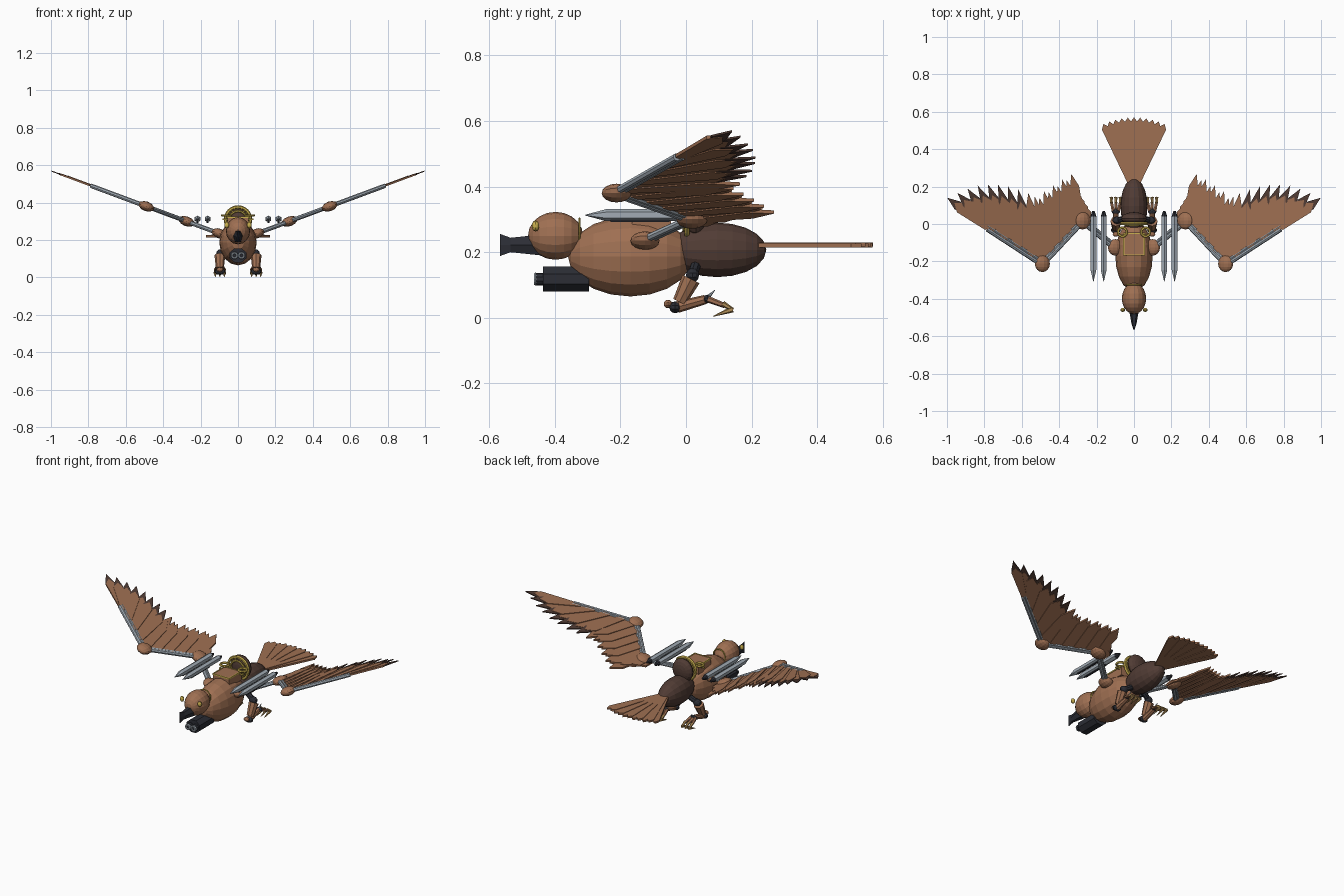
import bpy, bmesh, math
from mathutils import Vector, Matrix

if "Cube" in bpy.data.objects:
    bpy.data.objects.remove(bpy.data.objects["Cube"])

def material(name, r, g, b):
    m = bpy.data.materials.new(name)
    m.diffuse_color = (r, g, b, 1)
    m.use_nodes = True
    m.node_tree.nodes["Principled BSDF"].inputs["Base Color"].default_value = m.diffuse_color
    return m

BROWN = material("copper brown", 0.345, 0.16, 0.085)
DARK = material("dark brown", 0.082, 0.045, 0.035)
BLACK = material("gunmetal", 0.025, 0.027, 0.036)
STEEL = material("steel", 0.36, 0.41, 0.46)
GOLD = material("brass", 0.60, 0.44, 0.08)
CLAW = material("claw tan", 0.45, 0.28, 0.10)

def finish(name, bm, mat):
    bmesh.ops.recalc_face_normals(bm, faces=bm.faces[:])
    me = bpy.data.meshes.new(name)
    bm.to_mesh(me)
    bm.free()
    me.materials.append(mat)
    ob = bpy.data.objects.new(name, me)
    bpy.context.collection.objects.link(ob)
    return ob

def ellipsoid(name, c, r, mat, seg=16, rings=10, rot=None):
    # poles run along the y axis
    bm = bmesh.new()
    bmesh.ops.create_uvsphere(bm, u_segments=seg, v_segments=rings, radius=1)
    bm.transform(RX90)
    m = Matrix.Translation(c) @ (rot or Matrix()) @ Matrix.Diagonal((*r, 1))
    bm.transform(m)
    return finish(name, bm, mat)

def rod(name, a, b, r1, mat, r2=None, seg=8):
    a, b = Vector(a), Vector(b)
    bm = bmesh.new()
    bmesh.ops.create_cone(bm, cap_ends=True, segments=seg, radius1=r1,
                          radius2=r1 if r2 is None else r2, depth=(b - a).length)
    q = (b - a).to_track_quat('Z', 'Y').to_matrix().to_4x4()
    bm.transform(Matrix.Translation((a + b) / 2) @ q)
    return finish(name, bm, mat)

def box(name, c, size, mat):
    bm = bmesh.new()
    bmesh.ops.create_cube(bm, size=1)
    bm.transform(Matrix.Translation(c) @ Matrix.Diagonal((*size, 1)))
    return finish(name, bm, mat)

def ring(name, c, R, r, mat, rot=None, seg=20, sides=6):
    bm = bmesh.new()
    loops = []
    for i in range(seg):
        a = 2 * math.pi * i / seg
        loop = []
        for j in range(sides):
            t = 2 * math.pi * j / sides
            d = R + r * math.cos(t)
            loop.append(bm.verts.new((d * math.cos(a), d * math.sin(a), r * math.sin(t))))
        loops.append(loop)
    for i in range(seg):
        p, q = loops[i], loops[(i + 1) % seg]
        for j in range(sides):
            k = (j + 1) % sides
            bm.faces.new((p[j], q[j], q[k], p[k]))
    bm.transform(Matrix.Translation(c) @ (rot or Matrix()))
    return finish(name, bm, mat)

def feather(bm, base, tip, w, height, thick, blunt=0.8):
    # flat pointed blade from base to tip; height(x) gives the surface it lies on
    b, t = Vector(base), Vector(tip)
    d = t - b
    n = Vector((-d.y, d.x)).normalized() * w / 2
    pts = [b + n * .5, b + d * blunt + n, t, b + d * blunt - n, b - n * .5]
    lo = [bm.verts.new((p.x, p.y, height(p.x) - thick / 2)) for p in pts]
    hi = [bm.verts.new((p.x, p.y, height(p.x) + thick / 2)) for p in pts]
    bm.faces.new(lo[::-1])
    bm.faces.new(hi)
    for i in range(5):
        j = (i + 1) % 5
        bm.faces.new((lo[i], lo[j], hi[j], hi[i]))

RX90 = Matrix.Rotation(math.pi / 2, 4, 'X')

# Body and head
ellipsoid("front_body", (0, -.17, .187), (.1, .19, .122), BROWN)
ellipsoid("rear_body", (0, .095, .207), (.072, .15, .083), DARK)
ellipsoid("head", (0, -.398, .25), (.065, .084, .073), BROWN)
ring("head_band", (0, -.325, .262), .04, .004, GOLD, RX90)

# Beak: narrows to a tall vertical edge
bm = bmesh.new()
rows = []
for y, hw, hh in ((-.44, .03, .032), (-.535, .013, .022), (-.568, .002, .034)):
    rows.append([bm.verts.new((x * hw, y, .222 + z * hh)) for x, z in
                 ((-.5, -1), (.5, -1), (1, 0), (.5, 1), (-.5, 1), (-1, 0))])
for p, q in zip(rows, rows[1:]):
    for j in range(6):
        k = (j + 1) % 6
        bm.faces.new((p[j], p[k], q[k], q[j]))
bm.faces.new(rows[0])
bm.faces.new(rows[-1])
finish("beak", bm, BLACK)

# Twin gun under the chest
bm = bmesh.new()
bmesh.ops.create_cone(bm, cap_ends=True, segments=8, radius1=1, radius2=1, depth=.14)
bm.transform(Matrix.Translation((0, -.366, .118)) @ Matrix.Diagonal((.048, 1, .041, 1)) @ RX90
             @ Matrix.Rotation(math.pi / 8, 4, 'Z'))
finish("gun_housing", bm, BLACK)

# Saddle box with brass trim, and round back plate with brass rim
box("saddle_box", (0, -.105, .296), (.11, .12, .055), BROWN)
for y in (-.165, -.05):
    box("saddle_trim_cross", (0, y, .322), (.115, .006, .008), GOLD)
for x in (-.055, .055):
    box("saddle_trim_side", (x, -.107, .322), (.006, .12, .008), GOLD)
box("saddle_crossbar", (0, -.06, .312), (.168, .008, .008), GOLD)
ellipsoid("back_plate", (0, .03, .31), (.068, .033, .07), DARK)
ring("back_plate_rim", (0, .003, .31), .067, .009, GOLD, RX90, 24)
ring("back_plate_inner_rim", (0, -.006, .31), .045, .006, GOLD, RX90, 24)
for i in range(20):
    a = 2 * math.pi * i / 20
    c, s = math.cos(a), math.sin(a)
    rod("rim_spoke", (c * .045, -.005, .31 + s * .045), (c * .066, .001, .31 + s * .066), .0035, GOLD, seg=4)

# Tail fan
for i in range(11):
    a = math.radians(-24 + 4.8 * i)
    r = .402
    bm = bmesh.new()
    lift = .222 + (.0015 if i % 2 else -.0015)
    feather(bm, (math.sin(a) * .03, .168 + math.cos(a) * .03),
            (math.sin(a) * r, .168 + math.cos(a) * r), .04, lambda x: lift, .011, .93)
    finish("tail_feather", bm, BROWN)

SHOULDER, ELBOW, WRIST, END = (.1, -.125), (.275, .018), (.49, -.212), (.785, -.02)

def lerp(a, b, t):
    return (a[0] + (b[0] - a[0]) * t, a[1] + (b[1] - a[1]) * t)

for s in (-1, 1):
    def plane(x, lift=0):
        return .198 + .372 * abs(x) + lift

    def at(p, dy=0):
        return (s * p[0], p[1] + dy, plane(p[0]))

    # Wing arm: flattened joints linked by double struts
    tilt = Matrix.Rotation(-s * math.atan(.372), 4, 'Y')
    for n, p, r in (("shoulder", SHOULDER, .042), ("elbow", ELBOW, .045), ("wrist", WRIST, .043)):
        ellipsoid("wing_" + n, at(p), (r, r * 1.05, .026), BROWN, 12, 8, tilt)
    for a, b in ((SHOULDER, ELBOW), (ELBOW, WRIST), (WRIST, END)):
        rod("wing_strut", at(a, -.009), at(b, -.009), .012, STEEL)
        rod("wing_strut_rear", at(a, .011), at(b, .011), .009, STEEL)

    # Feather rows: (name, count, base line, tip line, width)
    rows = (("primary", 9, lerp(WRIST, END, .08), END, (.565, .165), (.998, .14), .062),
            ("secondary", 10, ELBOW, lerp(ELBOW, WRIST, .95), (.335, .268), (.555, .13), .05),
            ("tertial", 4, lerp(SHOULDER, ELBOW, .8), ELBOW, (.255, .09), (.315, .19), .045))
    for n, cnt, b0, b1, t0, t1, w in rows:
        for i in range(cnt):
            t = i / (cnt - 1)
            b, tip = lerp(b0, b1, t), lerp(t0, t1, t)
            if n == "primary":
                tip = (tip[0], tip[1] + .06 * math.sin(math.pi * t))
            if n == "secondary":
                tip = (tip[0], tip[1] - .02 * (i % 2))
            lift = .0035 * (i % 2)
            long = n == "primary" and i >= 1
            vane = lerp(b, tip, .82 if long else 1)
            bm = bmesh.new()
            feather(bm, (s * b[0], b[1]), (s * vane[0], vane[1]), w,
                    lambda x: plane(x, lift), .01, .82 if long else .72)
            finish(n + "_feather", bm, BROWN)
            if long:
                # dark pointed end of each long feather
                bm = bmesh.new()
                c = lerp(b, tip, .6)
                feather(bm, (s * c[0], c[1]), (s * tip[0], tip[1]), w * .85,
                        lambda x: plane(x, lift), .006, .35)
                finish("primary_dark_tip", bm, DARK)

    # Rockets with dark nozzles
    for x in (.162, .217):
        rod("rocket", (s * x, -.245, .313), (s * x, .04, .313), .018, STEEL, seg=6)
        rod("rocket_nose", (s * x, -.245, .313), (s * x, -.308, .313), .018, STEEL, .001, 6)
        rod("rocket_nozzle", (s * x, .04, .313), (s * x, .07, .313), .016, BLACK, .006)
        box("rocket_rail", (s * x, -.14, .297), (.011, .18, .009), BLACK)

    # Eyes, gun barrels and grab rings
    ellipsoid("eye", (s * .06, -.459, .28), (.013, .011, .017), GOLD, 10, 6)
    rod("gun_barrel", (s * .019, -.43, .118), (s * .019, -.46, .118), .019, BLACK, seg=10)
    ring("barrel_ring", (s * .019, -.459, .118), .014, .006, STEEL, RX90, 12)
    ring("grab_ring", (s * .062, -.043, .332), .023, .007, GOLD)

    # Leg: hip, thigh, knee, shin, ankle
    X = s * .097
    ellipsoid("hip", (s * .09, .02, .13), (.026, .02, .022), BLACK, 10, 6)
    rod("hip_axle", (s * .04, .03, .16), (s * .09, .02, .13), .016, BLACK)
    rod("thigh", (X, .015, .118), (X, -.02, .048), .029, BROWN, .021)
    ellipsoid("knee", (X, -.033, .032), (.028, .018, .018), BLACK, 10, 6)
    ellipsoid("knee_cap", (X, -.055, .042), (.018, .013, .013), BROWN, 10, 6)
    rod("shin", (X, -.025, .033), (X, .06, .056), .018, BROWN, .014)
    ellipsoid("ankle", (X, .065, .057), (.024, .013, .013), BLACK, 10, 6)
    # Foot: three toes with claws, and a steel spur
    for k in (-1, 0, 1):
        x = X + k * .024
        rod("toe", (X + k * .014, .068, .056), (x, .118, .037), .01, BROWN, .008, 6)
        rod("claw", (x, .112, .043), (x, .143, .024), .009, CLAW, .006, 6)
        rod("claw_tip", (x, .142, .026), (x, .082, .004), .01, CLAW, .001, 6)
    rod("spur", (X, .066, .062), (X, .088, .084), .007, STEEL, .001, 6)
